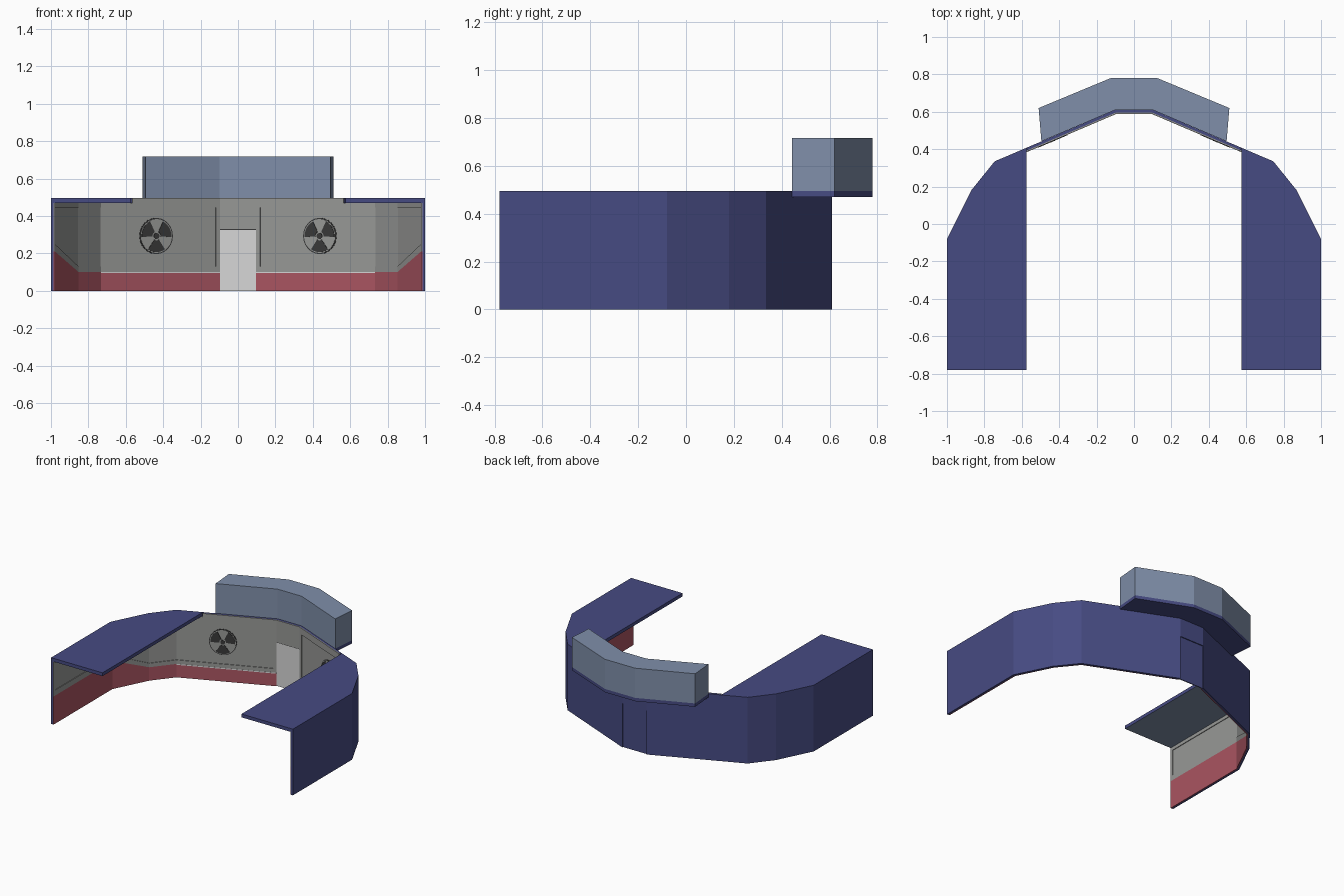
import bpy, bmesh, math
from mathutils import Vector, Matrix

if "Cube" in bpy.data.objects:
    bpy.data.objects.remove(bpy.data.objects["Cube"])


def mat(name, r, g, b):
    m = bpy.data.materials.new(name)
    m.diffuse_color = (r, g, b, 1)
    m.use_nodes = True
    m.node_tree.nodes["Principled BSDF"].inputs["Base Color"].default_value = m.diffuse_color
    return m


BLUE = mat("navy_blue", 0.062, 0.07, 0.225)
SLATE = mat("slate_blue", 0.215, 0.275, 0.40)
GREY = mat("wall_grey", 0.31, 0.315, 0.305)
RED = mat("skirting_red", 0.40, 0.09, 0.12)
LIGHT = mat("door_light_grey", 0.68, 0.68, 0.68)
DARK = mat("fan_dark", 0.04, 0.04, 0.04)


def finish(name, bm, *mats):
    bmesh.ops.recalc_face_normals(bm, faces=bm.faces)
    me = bpy.data.meshes.new(name)
    bm.to_mesh(me)
    bm.free()
    for m in mats:
        me.materials.append(m)
    ob = bpy.data.objects.new(name, me)
    bpy.context.collection.objects.link(ob)
    return ob


# Outer plan line of the wall, left front to right front
HALF = [(-1, -.78), (-1, -.08), (-.87, .18), (-.745, .335), (-.1, .61)]
PLAN = [Vector(p) for p in HALF] + [Vector((-x, y)) for x, y in reversed(HALF)]


def inset(d):
    """Plan line moved d towards the room, with mitred corners."""
    out = []
    for i, p in enumerate(PLAN):
        ns = []
        for a, b in ((i - 1, i), (i, i + 1)):
            if a >= 0 and b < len(PLAN):
                e = (PLAN[b] - PLAN[a]).normalized()
                ns.append(Vector((e.y, -e.x)))
        m = sum(ns, Vector((0, 0))).normalized()
        out.append(p + m * d / m.dot(ns[0]))
    return out


def at(t, d):
    line = inset(d)
    i = min(int(t), len(line) - 2)
    return line[i].lerp(line[i + 1], t - i)


def strip(name, ts, lo, hi, d0, d1, m, mirror=True):
    """Band along the wall between depths d0 and d1, heights lo to hi."""
    n = len(ts)
    lo = lo if isinstance(lo, list) else [lo] * n
    hi = hi if isinstance(hi, list) else [hi] * n
    for side, s in (("left_", 1), ("right_", -1)) if mirror else (("", 1),):
        bm = bmesh.new()
        rings = []
        for t, a, b in zip(ts, lo, hi):
            p, q = at(t, d0), at(t, d1)
            rings.append([bm.verts.new((s * v.x, v.y, z))
                          for v, z in ((p, a), (q, a), (q, b), (p, b))])
        for r0, r1 in zip(rings, rings[1:]):
            for k in range(4):
                j = (k + 1) % 4
                bm.faces.new((r0[k], r0[j], r1[j], r1[k]))
        bm.faces.new(rings[0])
        bm.faces.new(rings[-1])
        finish(side + name, bm, m)


def prism(name, pts, z0, z1, mats, matrix=None):
    """Extruded polygon; a second material goes on the underside."""
    bm = bmesh.new()
    a = [bm.verts.new((x, y, z0)) for x, y in pts]
    b = [bm.verts.new((x, y, z1)) for x, y in pts]
    low = bm.faces.new(a)
    bm.faces.new(b)
    for i in range(len(pts)):
        j = (i + 1) % len(pts)
        bm.faces.new((a[i], a[j], b[j], b[i]))
    if len(mats) > 1:
        low.material_index = 1
    if matrix:
        bm.transform(matrix)
    return finish(name, bm, *mats)


T = [0, 1, 2, 3, 4]
RIM = 3 + (.745 - .575) / .645
SKIRT = [.21, .21, .10, .10, .10]
RAIL = [.25, .25, .13, .13, .13]
END = 3.965

# Outer wall, with the door gap in the middle
strip("outer_wall", T, 0, .47, 0, .014, BLUE)
strip("wall_rim", [RIM, 4], .47, .495, 0, .014, BLUE)
strip("wall_above_door", [4, 5], .33, .495, 0, .014, BLUE, False)

# Inner lining: recessed panel framed by rails and stiles
strip("inner_panel", T, SKIRT, .47, .014, .016, GREY)
strip("lower_rail", T, SKIRT, RAIL, .016, .021, GREY)
strip("upper_rail", T, .445, .47, .016, .021, GREY)
strip("front_stile", [0, .03], .25, .445, .016, .021, GREY)
strip("door_stile", [END, 4], .13, .445, .016, .021, GREY)
strip("rim_lining", [RIM, 4], .47, .495, .014, .021, GREY)
strip("lining_above_door", [4, 5], .33, .495, .014, .021, GREY, False)
strip("red_skirting", T, 0, SKIRT, .014, .021, RED)
strip("skirting_trim", [3, 4], .094, .101, .021, .022, LIGHT)

# Door set into the wall
strip("door_back", [4, 5], 0, .33, .007, .011, BLUE, False)
strip("door_front", [4, 5], 0, .33, .011, .014, LIGHT, False)
strip("door_top_seal", [4, 5], .324, .33, .014, .016, DARK, False)

# Flat roof wings over both sides
for side, s in (("left", 1), ("right", -1)):
    pts = HALF[:4] + [tuple(at(RIM, 0)), (-.575, -.78)]
    prism(side + "_roof_wing", [(s * x, y) for x, y in pts], .47, .495, (BLUE, SLATE))

# Raised gallery behind the wall on a blue slab
half = [(-.1, .61), (-.495, .442), (-.51, .62), (-.125, .78)]
gallery = half + [(-x, y) for x, y in reversed(half)]
prism("gallery_slab", gallery, .47, .495, (BLUE,))
prism("gallery_box", gallery, .495, .717, (SLATE,))


def arc(r, a0, a1, n):
    return [(r * math.cos(a0 + (a1 - a0) * i / n), r * math.sin(a0 + (a1 - a0) * i / n))
            for i in range(n + 1)]


# Three-bladed wall fans
u = (PLAN[4] - PLAN[3]).normalized()
for side, s in (("left", 1), ("right", -1)):
    c = at(3 + (.745 - .445) / .645, .016)
    c.x *= s
    M = Matrix(((u.x, 0, s * u.y, c.x), (s * u.y, 0, -u.x, c.y),
                (0, 1, 0, .293), (0, 0, 0, 1)))
    prism(side + "_fan_rim", arc(.097, 0, math.tau, 24)[:-1], 0, .003, (DARK,), M)
    prism(side + "_fan_plate", arc(.091, 0, math.tau, 24)[:-1], .001, .005, (GREY,), M)
    prism(side + "_fan_hub", arc(.016, 0, math.tau, 12)[:-1], .004, .009, (DARK,), M)
    for k in range(3):
        a = math.radians(30 + 120 * k)
        w = math.radians(34)
        blade = arc(.086, a - w, a + w, 6) + arc(.024, a + w, a - w, 3)
        prism(f"{side}_fan_blade_{k + 1}", blade, .004, .008, (DARK,), M)
